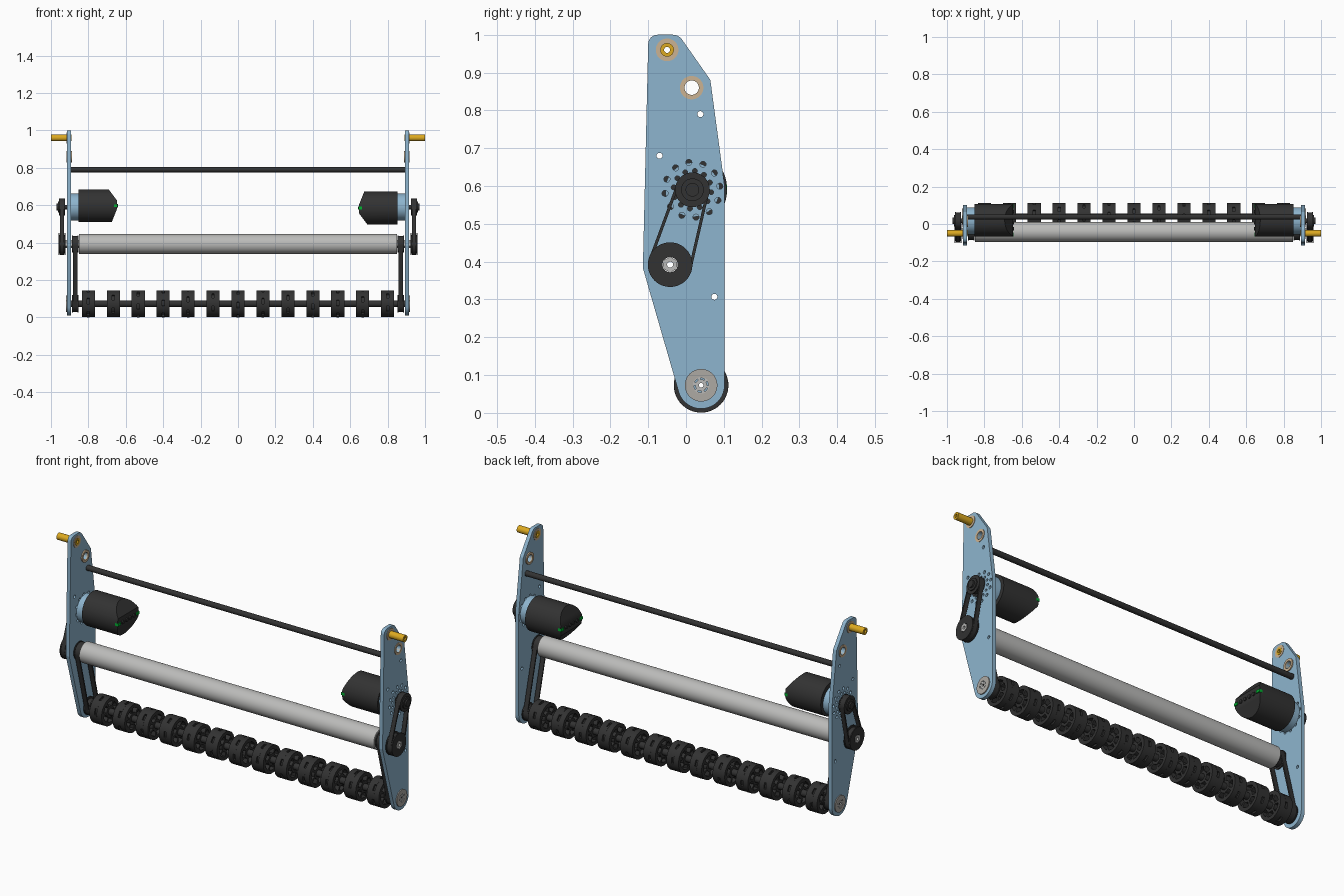
import bpy, bmesh
from math import cos, sin, pi, radians
from mathutils import Vector
from mathutils.geometry import convex_hull_2d

if "Cube" in bpy.data.objects:
    bpy.data.objects.remove(bpy.data.objects["Cube"])


def material(name, rgb):
    m = bpy.data.materials.new(name)
    m.diffuse_color = (*rgb, 1)
    m.use_nodes = True
    m.node_tree.nodes["Principled BSDF"].inputs["Base Color"].default_value = m.diffuse_color
    return m


BLUE = material("blue_plate", (0.27, 0.46, 0.62))
DARK = material("dark_rubber", (0.032, 0.032, 0.032))
GOLD = material("gold", (0.72, 0.40, 0.015))
TAN = material("tan_bushing", (0.60, 0.45, 0.29))
STEEL = material("light_steel", (0.50, 0.50, 0.49))
CAP = material("cap_grey", (0.42, 0.40, 0.37))
GREEN = material("green_connector", (0.0, 0.45, 0.03))


# ---- helpers: every part is a y-z profile (with holes) extruded along x
def circle(y, z, r, n=40, a0=0.0):
    return [(y + r * cos(a0 + 2 * pi * i / n), z + r * sin(a0 + 2 * pi * i / n)) for i in range(n)]


def hull(*circles):
    pts = [p for c in circles for p in circle(*c)]
    return [pts[i] for i in convex_hull_2d(pts)]


def sector(r0, r1, a0, a1, n=6):
    ang = [a0 + (a1 - a0) * i / n for i in range(n + 1)]
    return [(r1 * cos(a), r1 * sin(a)) for a in ang] + [(r0 * cos(a), r0 * sin(a)) for a in reversed(ang)]


def profile_mesh(loops, x0, x1):
    cu = bpy.data.curves.new("profile", 'CURVE')
    cu.dimensions, cu.fill_mode = '2D', 'BOTH'
    cu.extrude = abs(x1 - x0) / 2
    for loop in loops:
        s = cu.splines.new('POLY')
        s.points.add(len(loop) - 1)
        for p, (y, z) in zip(s.points, loop):
            p.co = (y, z, 0, 1)
        s.use_cyclic_u = True
    tmp = bpy.data.objects.new("profile", cu)
    bpy.context.collection.objects.link(tmp)
    dg = bpy.context.evaluated_depsgraph_get()
    me = bpy.data.meshes.new_from_object(tmp.evaluated_get(dg))
    bpy.data.objects.remove(tmp)
    for v in me.vertices:
        v.co = (v.co.z + (x0 + x1) / 2, v.co.x, v.co.y)
    return me


def part(name, mat, pieces, cuts=()):
    """pieces: (loops, x0, x1) joined in one object; cuts: (point, normal) planes."""
    bm = bmesh.new()
    for loops, x0, x1 in pieces:
        me = profile_mesh(loops, x0, x1)
        bm.from_mesh(me)
        bpy.data.meshes.remove(me)
    bmesh.ops.remove_doubles(bm, verts=bm.verts, dist=1e-5)
    for co, no in cuts:
        g = bmesh.ops.bisect_plane(bm, geom=bm.verts[:] + bm.edges[:] + bm.faces[:],
                                   plane_co=co, plane_no=no, clear_outer=True)
        edges = [e for e in g['geom_cut'] if isinstance(e, bmesh.types.BMEdge)]
        bmesh.ops.holes_fill(bm, edges=edges, sides=0)
    bmesh.ops.recalc_face_normals(bm, faces=bm.faces)
    me = bpy.data.meshes.new(name)
    bm.to_mesh(me)
    bm.free()
    me.materials.clear()
    me.materials.append(mat)
    me.shade_smooth()
    me.set_sharp_from_angle(angle=radians(30))
    ob = bpy.data.objects.new(name, me)
    bpy.context.collection.objects.link(ob)
    return ob


# ---- axis positions in (y, z)
PIN, BUSH, BAR = (-0.05, 0.96), (0.015, 0.86), (0.038, 0.79)
MOTOR, ROLL, AXLE = (0.017, 0.59), (-0.042, 0.392), (0.04, 0.073)


def pulley(c, r, x0, x1, bore, s):
    f = (x1 - x0) * 0.15
    hole = circle(*c, bore)
    return [([circle(*c, r), hole], s * x0, s * (x0 + f)),
            ([circle(*c, r - 0.009), hole], s * (x0 + f), s * (x1 - f)),
            ([circle(*c, r), hole], s * (x1 - f), s * x1)]


def belt(ca, ra, cb, rb, t=0.007):
    return [hull((*ca, ra + t), (*cb, rb + t)), hull((*ca, ra), (*cb, rb))]


# ---- side plate profile with its holes
outline = hull((-0.075, 0.975, 0.025), (-0.035, 0.97, 0.03), (0.05, 0.875, 0.015), (0.089, 0.60, 0.013),
               (*AXLE, 0.062), (-0.1, 0.385, 0.014), (-0.088, 0.9, 0.012))
holes = [circle(*PIN, 0.018), circle(*BUSH, 0.019), circle(*BAR, 0.008, 20), circle(-0.07, 0.68, 0.008, 20),
         circle(0.075, 0.307, 0.008, 20), circle(*ROLL, 0.021), circle(*AXLE, 0.012), circle(*MOTOR, 0.03)]
for ring_r, hole_r, off in ((0.073, 0.008, 0.25), (0.05, 0.0065, 0.75)):
    for i in range(12):
        a = (i + off) * pi / 6
        holes.append(circle(MOTOR[0] + ring_r * cos(a), MOTOR[1] + ring_r * sin(a), hole_r, 16))

for s, side in ((1, "right"), (-1, "left")):
    part("side_plate_" + side, BLUE, [([outline] + holes, s * 0.894, s * 0.914)])
    # top pivot pin and bushings
    part("pivot_pin_" + side, GOLD, [([circle(*PIN, 0.018), circle(*PIN, 0.008, 20)], s * 0.89, s * 1.0)])
    part("pivot_bushing_" + side, TAN, [([circle(*PIN, 0.03), circle(*PIN, 0.018)], s * 0.892, s * 0.917)])
    part("upper_bushing_" + side, TAN, [([circle(*BUSH, 0.031), circle(*BUSH, 0.019)], s * 0.888, s * 0.917)])
    # axle bearing cap with slotted inner ring
    part("axle_bearing_" + side, CAP, [([circle(*AXLE, 0.043), circle(*AXLE, 0.022)], s * 0.914, s * 0.919)])
    slots = [[(y + AXLE[0], z + AXLE[1]) for y, z in sector(0.0155, 0.019, i * pi / 3, i * pi / 3 + 0.6)]
             for i in range(6)]
    part("axle_bearing_core_" + side, STEEL,
         [([circle(*AXLE, 0.022), circle(*AXLE, 0.006, 20)] + slots, s * 0.914, s * 0.918)])

    # motor: spacer ring, cylinder with bevelled end, connectors
    my, mz = 0.02, 0.585 if s > 0 else 0.597
    part("motor_spacer_" + side, BLUE, [([circle(*MOTOR, 0.072), circle(*MOTOR, 0.064)], s * 0.85, s * 0.894)])
    t = -s
    part("motor_" + side, DARK, [([circle(my, mz, 0.088, 56)], s * 0.648, s * 0.853)],
         cuts=[(Vector((s * 0.648, 0, mz + t * 0.03)), Vector((-s, 0, t * 0.75))),
               (Vector((s * 0.648, 0, mz - t * 0.02)), Vector((-s, 0, -t * 0.4)))])
    part("motor_end_bosses_" + side, DARK,
         [([circle(my + d, mz, 0.009, 16)], s * 0.642, s * 0.66) for d in (-0.045, -0.015, 0.015, 0.045)])
    for n, d in enumerate((-0.077, 0.077)):
        y = my + d
        part(f"motor_connector_{side}_{n + 1}", GREEN,
             [([[(y - .011, mz - .007), (y + .011, mz - .007), (y + .011, mz + .007), (y - .011, mz + .007)]],
               s * 0.643, s * 0.662)])

    # outer drive: motor pulley, roller pulley, belt
    part("motor_pulley_" + side, DARK, pulley(MOTOR, 0.046, 0.925, 0.957, 0.01, s)
         + [([circle(*MOTOR, 0.012)], s * 0.85, s * 0.966), ([circle(*MOTOR, 0.03)], s * 0.957, s * 0.963),
            ([circle(*MOTOR, 0.018)], s * 0.963, s * 0.971)])
    part("roller_pulley_" + side, DARK, pulley(ROLL, 0.059, 0.922, 0.959, 0.02, s))
    part("outer_belt_" + side, DARK, [(belt(MOTOR, 0.037, ROLL, 0.05, 0.008), s * 0.93, s * 0.952)])
    # inner drive: roller to wheel axle
    part("inner_pulley_upper_" + side, DARK, pulley(ROLL, 0.046, 0.852, 0.888, 0.02, s))
    part("inner_pulley_lower_" + side, DARK, pulley(AXLE, 0.046, 0.852, 0.888, 0.015, s))
    part("inner_belt_" + side, DARK, [(belt(ROLL, 0.037, AXLE, 0.037), s * 0.858, s * 0.882)])

# ---- cross members
part("cross_bar", DARK, [([circle(*BAR, 0.014), circle(*BAR, 0.008, 20)], -0.895, 0.895)])
part("roller_tube", STEEL, [([circle(*ROLL, 0.053, 56), circle(*ROLL, 0.02)], -0.85, 0.85)])
part("roller_hex_shaft", STEEL, [([circle(*ROLL, 0.021, 6, pi / 6), circle(*ROLL, 0.008, 20)], -0.961, 0.961)])
part("wheel_axle", DARK, [([circle(*AXLE, 0.017), circle(*AXLE, 0.006, 20)], -0.913, 0.913)])

# ---- intake wheels: two spoked rims, a core and bridging tread blocks
windows = [sector(0.03, 0.054, i * pi / 3 + 0.13, (i + 1) * pi / 3 - 0.13) for i in range(6)]
bore = circle(0, 0, 0.0165, 24)
rim = [circle(0, 0, 0.072, 48), bore] + windows
core = [circle(0, 0, 0.062, 48), bore] + windows
pieces = [(rim, -0.035, -0.006), (core, -0.006, 0.006), (rim, 0.006, 0.035)]
pieces += [([sector(0.06, 0.0722, i * pi / 3, i * pi / 3 + 0.62)], -0.007, 0.007) for i in range(6)]
wheel = part("wheel_1", DARK, pieces)
for i in range(13):
    w = wheel if i == 0 else bpy.data.objects.new(f"wheel_{i + 1}", wheel.data)
    if i:
        bpy.context.collection.objects.link(w)
    w.location = (-0.8 + i * 1.6 / 12, *AXLE)
    w.rotation_euler.x = (i * 5 % 7) * pi / 21
